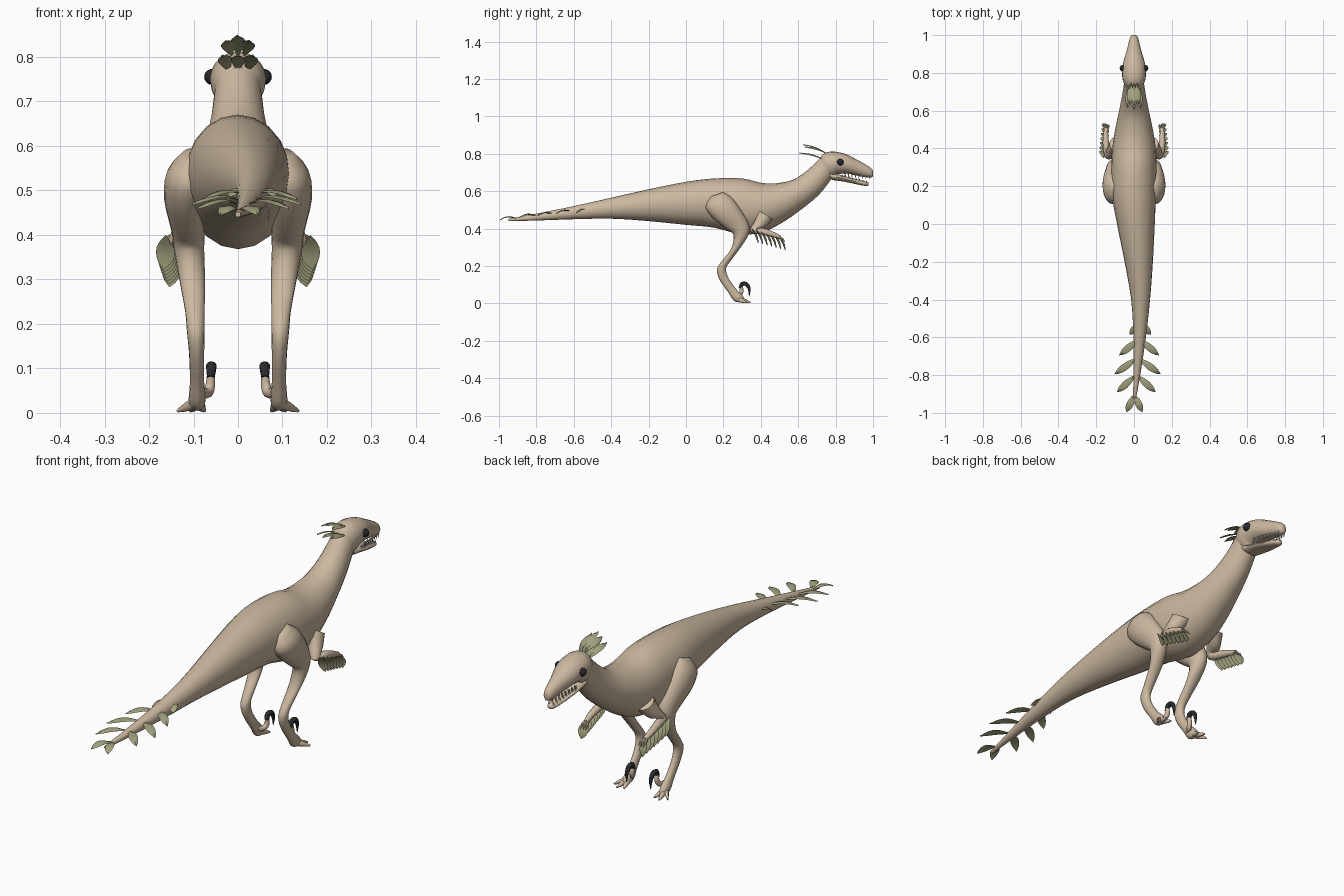
import bpy, bmesh, math
from mathutils import Vector, Matrix

if "Cube" in bpy.data.objects:
    bpy.data.objects.remove(bpy.data.objects["Cube"])


def material(name, rgb):
    m = bpy.data.materials.new(name)
    m.diffuse_color = (*rgb, 1)
    m.use_nodes = True
    m.node_tree.nodes["Principled BSDF"].inputs["Base Color"].default_value = m.diffuse_color
    return m


SKIN = material("tan_skin", (0.60, 0.48, 0.35))
PLUME = material("olive_plume", (0.37, 0.36, 0.21))
DARK = material("dark_horn", (0.02, 0.022, 0.025))
IVORY = material("ivory_tooth", (0.75, 0.70, 0.56))


def finish(bm, name, mat, mirror=False, angle=50):
    bmesh.ops.recalc_face_normals(bm, faces=bm.faces)
    me = bpy.data.meshes.new(name)
    bm.to_mesh(me)
    bm.free()
    me.materials.append(mat)
    ob = bpy.data.objects.new(name, me)
    bpy.context.collection.objects.link(ob)
    bpy.ops.object.select_all(action='DESELECT')
    ob.select_set(True)
    bpy.context.view_layer.objects.active = ob
    bpy.ops.object.shade_smooth_by_angle(angle=math.radians(angle))
    if mirror:
        mod = ob.modifiers.new("Mirror", 'MIRROR')
        mod.use_mirror_merge = False
    return ob


def smooth_rings(rings, steps):
    # Catmull-Rom interpolation between the key sections
    out = []
    n = len(rings)
    for i in range(n - 1):
        a, b, c, d = rings[max(i - 1, 0)], rings[i], rings[i + 1], rings[min(i + 2, n - 1)]
        for s in range(steps):
            t = s / steps
            out.append([0.5 * (2 * q + (r - p) * t + (2 * p - 5 * q + 4 * r - u) * t * t
                               + (3 * q - p - 3 * r + u) * t ** 3)
                        for p, q, r, u in zip(a, b, c, d)])
    return out + [rings[-1]]


def loft(bm, rings, sides=16, steps=3):
    # ring: centre x, first edge y z, opposite edge y z, half width in x
    prev = None
    for x, y1, z1, y2, z2, w in smooth_rings(rings, steps):
        c = Vector((x, (y1 + y2) / 2, (z1 + z2) / 2))
        up = Vector((0, (y1 - y2) / 2, (z1 - z2) / 2))
        ring = []
        for k in range(sides):
            a = 2 * math.pi * k / sides
            ring.append(bm.verts.new(c + up * math.cos(a) + Vector((w * math.sin(a), 0, 0))))
        if prev:
            for k in range(sides):
                j = (k + 1) % sides
                bm.faces.new((prev[k], prev[j], ring[j], ring[k]))
        else:
            bm.faces.new(ring)
        prev = ring
    bm.faces.new(prev)


def tube(bm, pts, sides=10, steps=3):
    # round limb along points (x, y, z, radius)
    rings = []
    for i, (x, y, z, r) in enumerate(pts):
        a, b = pts[max(i - 1, 0)], pts[min(i + 1, len(pts) - 1)]
        t = Vector((b[1] - a[1], b[2] - a[2])).normalized() * r
        rings.append((x, y - t.y, z + t.x, y + t.y, z - t.x, r))
    loft(bm, rings, sides, steps)


def feather(bm, base, tip, side, width, arch):
    # pointed leaf with a raised midrib and a thin body
    base, tip = Vector(base), Vector(tip)
    axis = tip - base
    side = Vector(side)
    side = (side - axis * side.dot(axis) / axis.length_squared).normalized()
    nrm = side.cross(axis).normalized()
    if nrm.z < 0:
        nrm.negate()
    rows = []
    for i in range(8):
        t = i / 7
        c = base + axis * t + nrm * arch * math.sin(math.pi * t)
        w = width * (0.06 + 0.94 * math.sin(math.pi * t ** 1.15) ** 0.8) if i < 7 else 0.0008
        rows.append([bm.verts.new(p) for p in
                     (c - side * w, c + nrm * 0.004, c + side * w, c - nrm * 0.001)])
    for a, b in zip(rows, rows[1:]):
        for k in range(4):
            j = (k + 1) % 4
            bm.faces.new((a[k], a[j], b[j], b[k]))
    bm.faces.new(rows[0])
    bm.faces.new(rows[-1])


# Tail, trunk and neck in one sweep
bm = bmesh.new()
loft(bm, [
    (0, -.95, .452, -.95, .440, .006), (.015, -.8, .480, -.8, .443, .018),
    (.03, -.6, .520, -.6, .450, .033), (.035, -.4, .565, -.4, .453, .050),
    (.025, -.2, .610, -.2, .440, .075), (.01, 0, .650, 0, .420, .100),
    (0, .15, .668, .15, .405, .116), (0, .30, .668, .30, .368, .120),
    (0, .40, .645, .42, .385, .114), (0, .48, .642, .52, .435, .100),
    (0, .57, .660, .62, .505, .080), (0, .64, .705, .71, .580, .064),
    (0, .69, .750, .77, .655, .055), (0, .73, .790, .80, .700, .052)], 20)
finish(bm, "body", SKIN)

# Head with upper jaw
bm = bmesh.new()
loft(bm, [
    (0, .715, .775, .775, .675, .052), (0, .735, .800, .795, .677, .060),
    (0, .78, .812, .81, .690, .063), (0, .85, .800, .86, .694, .057),
    (0, .92, .765, .92, .682, .038), (0, .97, .737, .97, .673, .026),
    (0, .993, .720, .993, .674, .018), (0, 1.0, .708, 1.0, .682, .008)], 20)
finish(bm, "head", SKIN)

# Lower jaw
bm = bmesh.new()
loft(bm, [
    (0, .76, .705, .78, .660, .044), (0, .85, .680, .85, .650, .042),
    (0, .92, .662, .92, .635, .030), (0, .965, .651, .965, .627, .018),
    (0, .977, .645, .977, .632, .007)])
finish(bm, "lower_jaw", SKIN)

# Teeth along both jaws
bm = bmesh.new()
for i in range(8):
    t = i / 7
    y = .85 + .13 * t
    for x, z, flip in ((.040 - .024 * t, .686 - .013 * t, math.pi),
                       (.034 - .022 * t, .681 - .032 * t, 0)):
        yy = y if flip else y - .015
        bmesh.ops.create_cone(bm, segments=6, radius1=.005, radius2=.0005, depth=.022,
                              matrix=Matrix.Translation((x, yy, z)) @ Matrix.Rotation(flip, 4, 'X'))
finish(bm, "teeth", IVORY, True)

# Eyes
bm = bmesh.new()
bmesh.ops.create_uvsphere(bm, u_segments=16, v_segments=10, radius=.018,
                          matrix=Matrix.Translation((.058, .825, .755)))
finish(bm, "eyes", DARK, True)

# Legs from hip to foot
bm = bmesh.new()
loft(bm, [
    (.10, .20, .595, .13, .570, .025), (.112, .245, .565, .105, .515, .048),
    (.117, .29, .505, .145, .455, .049), (.112, .335, .425, .22, .395, .038),
    (.11, .335, .370, .255, .365, .034), (.103, .30, .310, .24, .290, .029),
    (.097, .245, .235, .19, .225, .022), (.095, .215, .190, .165, .180, .020),
    (.093, .225, .140, .18, .125, .017), (.092, .265, .080, .225, .060, .016),
    (.092, .30, .045, .255, .015, .019), (.092, .315, .020, .285, .005, .015)])
finish(bm, "legs", SKIN, True)

# Toes, including the raised inner toe
bm = bmesh.new()
for end in ((.134, .322), (.106, .344), (.076, .335)):
    mx, my = (.092 + end[0]) / 2, (.28 + end[1]) / 2
    tube(bm, [(.092, .275, .025, .014), (mx, my, .014, .011), (*end, .005, .004)])
tube(bm, [(.085, .255, .045, .012), (.068, .285, .045, .012), (.062, .297, .065, .011),
          (.061, .295, .088, .009)])
finish(bm, "toes", SKIN, True)

# Sickle claws
bm = bmesh.new()
tube(bm, [(.061, .290, .080, .009), (.060, .300, .103, .012), (.060, .322, .103, .011),
          (.060, .338, .078, .008), (.060, .338, .038, .001)])
finish(bm, "sickle_claws", DARK, True)

# Arms and fingers
bm = bmesh.new()
tube(bm, [(.085, .425, .475, .045), (.112, .395, .425, .032), (.133, .362, .392, .022),
          (.147, .410, .385, .018), (.150, .470, .366, .014), (.147, .505, .352, .010)], 12)
for dx in (-.012, 0, .012):
    tube(bm, [(.147 + dx / 3, .495, .355, .006), (.147 + dx, .515, .345, .005),
              (.145 + dx, .530, .328, .001)], 6)
finish(bm, "arms", SKIN, True)

# Arm feathers hanging below the forearm
bm = bmesh.new()
for i in range(7):
    t = i / 6
    y, z, x = .350 + .145 * t, .398 - .040 * t, .163 - .013 * t
    feather(bm, (x, y, z), (x + .004, y + .035, z - .075), (1, .25, .1), .022, .008)
finish(bm, "arm_feathers", PLUME, True, 30)

# Tail feathers in pairs swept backward
bm = bmesh.new()
for y, x, z, out, back in ((-.52, .033, .492, .055, .065), (-.61, .027, .487, .105, .085),
                           (-.71, .019, .475, .122, .085), (-.80, .012, .466, .102, .090),
                           (-.905, .002, .452, .042, .090)):
    for s in (-1, 1):
        feather(bm, (x + s * .005, y, z), (x + s * out, y - back, z - .008),
                (s * back, out, .012), .019, .014)
finish(bm, "tail_feathers", PLUME, False, 30)

# Crest feathers in two rows behind the head
bm = bmesh.new()
for s in (-1, 0, 1):
    feather(bm, (s * .014, .745, .803), (s * .026, .635 - .01 * (s == 0), .835 + .012 * (s == 0)),
            (1, 0, -.3 * s), .016, .008)
    feather(bm, (s * .020, .735, .768), (s * .034, .615 - .01 * (s == 0), .802),
            (1, 0, -.3 * s), .016, .008)
finish(bm, "crest_feathers", PLUME, False, 30)
